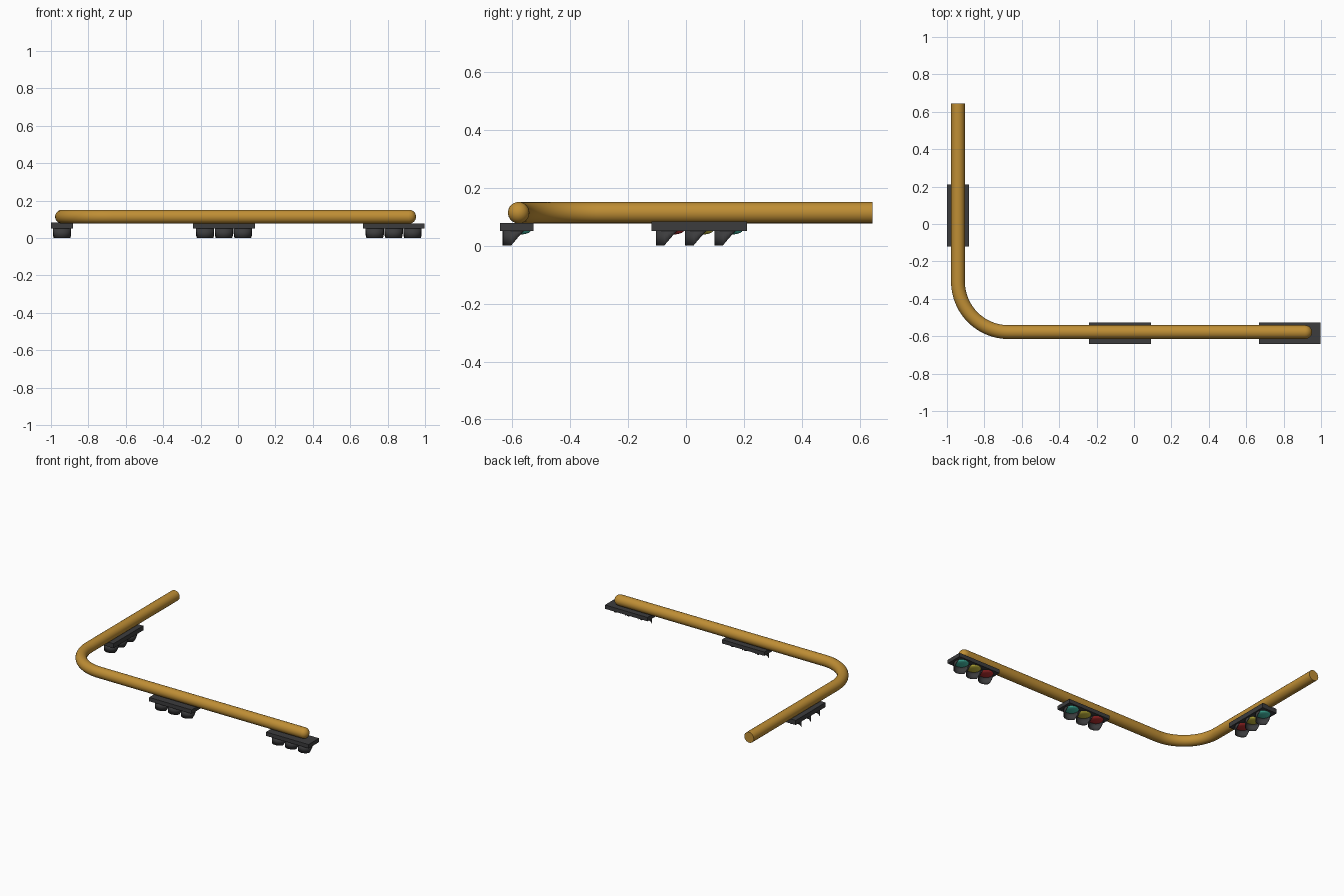
import bpy, bmesh, math
from mathutils import Vector

cube = bpy.data.objects.get("Cube")
if cube:
    bpy.data.objects.remove(cube, do_unlink=True)


def material(name, rgb):
    m = bpy.data.materials.new(name)
    m.use_nodes = True
    m.diffuse_color = (*rgb, 1)
    m.node_tree.nodes["Principled BSDF"].inputs["Base Color"].default_value = (*rgb, 1)
    return m


OCHRE = material("ochre paint", (0.52, 0.27, 0.035))
DARK = material("dark housing", (0.045, 0.045, 0.047))
RED = material("red lens", (0.50, 0.03, 0.03))
YELLOW = material("yellow lens", (0.60, 0.52, 0.05))
GREEN = material("green lens", (0.06, 0.52, 0.40))


def finish(obj, mat):
    obj.data.materials.clear()
    obj.data.materials.append(mat)
    bpy.ops.object.select_all(action='DESELECT')
    obj.select_set(True)
    bpy.context.view_layer.objects.active = obj
    bpy.ops.object.shade_smooth_by_angle(angle=math.radians(35))
    return obj


def from_bmesh(name, bm, mat, location):
    mesh = bpy.data.meshes.new(name)
    bm.to_mesh(mesh)
    bm.free()
    obj = bpy.data.objects.new(name, mesh)
    obj.location = location
    bpy.context.collection.objects.link(obj)
    return finish(obj, mat)


# Bent pole with a rounded tip
PX, PY, PZ, PR, BEND = -0.941, -0.578, 0.114, 0.037, 0.27
TIP = 0.952 - PR
path = [(PX, 0.645)]
for i in range(25):
    a = math.pi + i / 24 * math.pi / 2
    path.append((PX + BEND + BEND * math.cos(a), PY + BEND + BEND * math.sin(a)))
path.append((TIP, PY))

curve = bpy.data.curves.new("pole", 'CURVE')
curve.dimensions = '3D'
curve.bevel_depth = PR
curve.bevel_resolution = 8
curve.use_fill_caps = True
spline = curve.splines.new('POLY')
spline.points.add(len(path) - 1)
for point, (x, y) in zip(spline.points, path):
    point.co = (x, y, PZ, 1)
pole = bpy.data.objects.new("pole", curve)
bpy.context.collection.objects.link(pole)
bpy.ops.object.select_all(action='DESELECT')
pole.select_set(True)
bpy.context.view_layer.objects.active = pole
bpy.ops.object.convert(target='MESH')
finish(bpy.context.object, OCHRE)

bm = bmesh.new()
bmesh.ops.create_uvsphere(bm, u_segments=24, v_segments=16, radius=PR)
bmesh.ops.bisect_plane(bm, geom=bm.verts[:] + bm.edges[:] + bm.faces[:],
                       plane_co=(0, 0, 0), plane_no=(-1, 0, 0), clear_outer=True)
from_bmesh("pole_tip", bm, OCHRE, (TIP, PY, PZ))


# Signal head parts
LENS_R, PLATE_BOTTOM = 0.049, 0.051


def plate(name, x, y, size_x, size_y, top):
    bm = bmesh.new()
    bmesh.ops.create_cube(bm, size=1)
    height = top - PLATE_BOTTOM
    bmesh.ops.scale(bm, verts=bm.verts, vec=(size_x, size_y, height))
    from_bmesh(name, bm, DARK, (x, y, PLATE_BOTTOM + height / 2))


def visor(name, x, y):
    # Open tube trimmed by a slanted plane
    bm = bmesh.new()
    bmesh.ops.create_cone(bm, cap_ends=False, segments=32, radius1=LENS_R,
                          radius2=LENS_R, depth=PLATE_BOTTOM)
    bmesh.ops.translate(bm, verts=bm.verts, vec=(0, 0, PLATE_BOTTOM / 2))
    bmesh.ops.bisect_plane(bm, geom=bm.verts[:] + bm.edges[:] + bm.faces[:],
                           plane_co=(0, -0.022, 0), plane_no=Vector((0, 1, -0.9)).normalized(),
                           clear_outer=True)
    obj = from_bmesh(name, bm, DARK, (x, y, 0))
    wall = obj.modifiers.new("wall", 'SOLIDIFY')
    wall.thickness = 0.003
    wall.offset = -1


def lens(name, x, y, mat):
    # Shallow dome hanging below the plate
    bm = bmesh.new()
    bmesh.ops.create_uvsphere(bm, u_segments=32, v_segments=12, radius=1)
    r = LENS_R - 0.002
    bmesh.ops.scale(bm, verts=bm.verts, vec=(r, r, 0.013))
    bmesh.ops.bisect_plane(bm, geom=bm.verts[:] + bm.edges[:] + bm.faces[:],
                           plane_co=(0, 0, 0), plane_no=(0, 0, 1), clear_outer=True)
    from_bmesh(name, bm, mat, (x, y, PLATE_BOTTOM))


def signal(name, x, y, along_x, top):
    long, short = 0.33, 0.116
    size = (long, short) if along_x else (short, long)
    plate(name + "_plate", x, y, *size, top)
    lamps = (("red", RED), ("yellow", YELLOW), ("green", GREEN))
    for i, (colour, mat) in enumerate(lamps):
        step = (i - 1) * 0.101
        lx, ly = (x + step, y) if along_x else (x, y + step)
        visor(f"{name}_{colour}_visor", lx, ly)
        lens(f"{name}_{colour}_lens", lx, ly, mat)


signal("middle_signal", -0.075, -0.584, True, 0.078)
signal("end_signal", 0.832, -0.584, True, 0.078)
signal("side_signal", PX, 0.046, False, 0.083)
